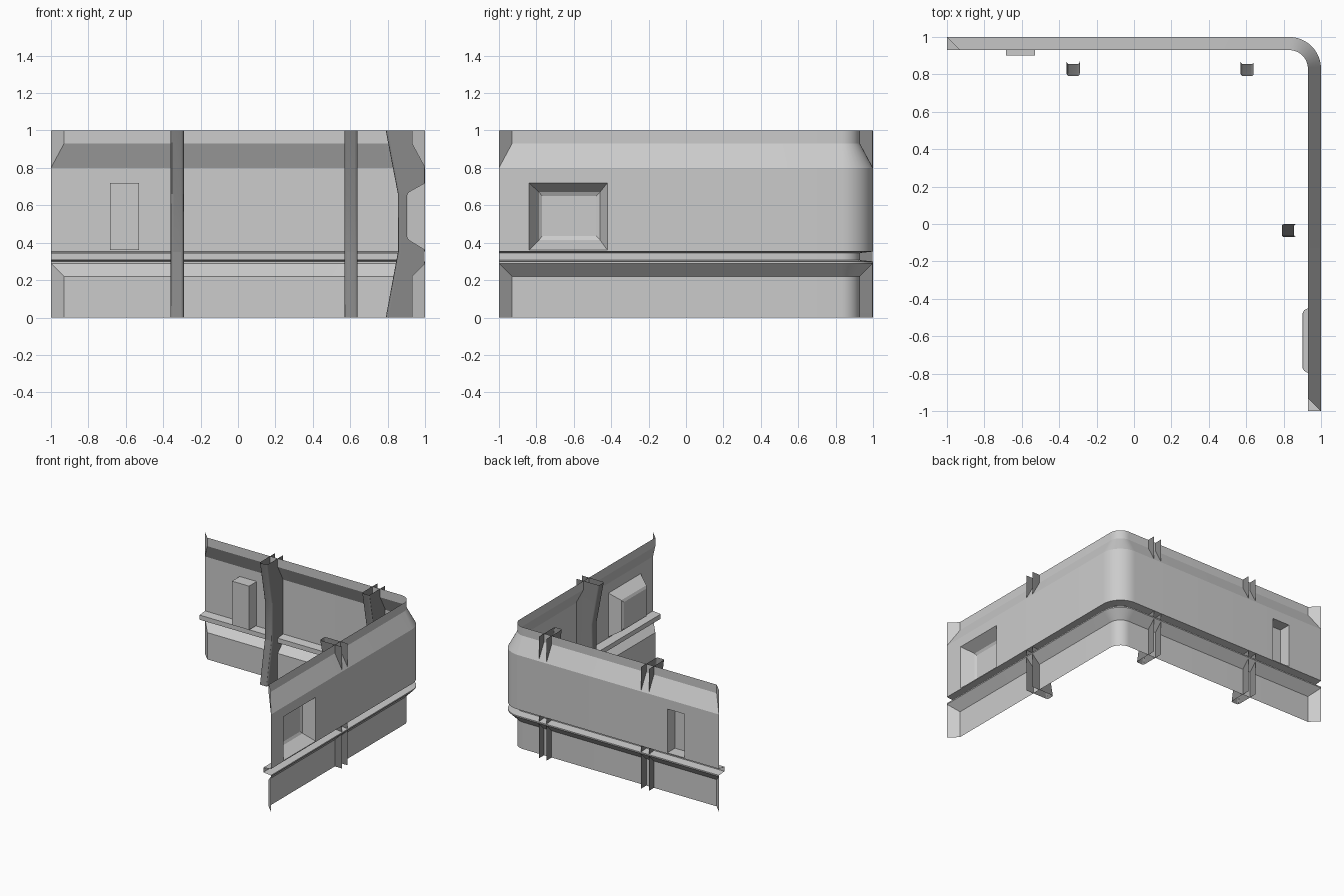
import bpy, bmesh
from math import sin, cos, pi, radians
from mathutils import Vector

if "Cube" in bpy.data.objects:
    bpy.data.objects.remove(bpy.data.objects["Cube"])

# leg-local coordinates: s along the wall, d inward from outer plane, z up
def back(s, d, z):
    return Vector((s, 1 - d, z))

def right(s, d, z):
    return Vector((1 - d, -s, z))

def finish(name, bm, angle=20, mat=None):
    bmesh.ops.remove_doubles(bm, verts=bm.verts, dist=1e-5)
    me = bpy.data.meshes.new(name)
    bm.to_mesh(me)
    bm.free()
    ob = bpy.data.objects.new(name, me)
    bpy.context.collection.objects.link(ob)
    if mat:
        me.materials.append(mat)
    bpy.ops.object.select_all(action='DESELECT')
    ob.select_set(True)
    bpy.context.view_layer.objects.active = ob
    bpy.ops.object.shade_smooth_by_angle(angle=radians(angle))
    return ob

def face(bm, pts):
    bm.faces.new([bm.verts.new(p) for p in pts])

# wall section: (inset, height, inset at the flared ends)
I = 0.07
profile = [(I, 0, 0), (I, .22, 0), (0, .29, 0), (0, .30, 0), (I, .307, I),
           (I, .345, I), (0, .353, 0), (0, .36, 0), (0, .72, 0), (0, .80, 0),
           (I, .93, 0), (I, 1, 0)]
HOLE_ROW = 7

# stations along the L-shaped path, each a function of inset and height
R0 = .83
stations = [lambda d, z, s=s: back(s, d, z) for s in (-1, -.93, -.685, -.53)]
N = 10
for k in range(N + 1):
    a = pi / 2 * (1 - k / N)
    stations.append(lambda d, z, a=a: Vector((R0 + (1 - R0 - d) * cos(a),
                                              R0 + (1 - R0 - d) * sin(a), z)))
stations += [lambda d, z, s=s: right(s, d, z) for s in (.42, .84, .93, 1)]
last = len(stations) - 1
holes = {2, last - 3}

# wall sheet
bm = bmesh.new()
def point(i, j):
    d, z, e = profile[j]
    return stations[i](e if i in (0, last) else d, z)

for i in range(last):
    for j in range(len(profile) - 1):
        if i in holes and j == HOLE_ROW:
            continue
        a, b, c, e = point(i, j), point(i + 1, j), point(i + 1, j + 1), point(i, j + 1)
        if i in (0, last - 1):
            # split so the flared end folds along its mitre
            use_ac = (i == 0) == (j > 5)
            tris = [(a, e, c), (a, c, b)] if use_ac else [(a, e, b), (b, e, c)]
            for t in tris:
                face(bm, t)
        else:
            face(bm, (a, e, c, b))
finish("corner_wall", bm)

# recessed pockets, as nested rectangles (s0, s1, z0, z1, depth)
def pocket(name, leg, levels):
    bm = bmesh.new()
    rings = [[leg(s0, d, z0), leg(s0, d, z1), leg(s1, d, z1), leg(s1, d, z0)]
             for s0, s1, z0, z1, d in levels]
    for r, q in zip(rings, rings[1:]):
        for k in range(4):
            m = (k + 1) % 4
            face(bm, (r[k], r[m], q[m], q[k]))
    face(bm, rings[-1])
    finish(name, bm, 15)

pocket("narrow_pocket", back, [(-.685, -.53, .36, .72, 0), (-.685, -.53, .36, .72, .1)])
pocket("wide_pocket", right, [(.42, .84, .36, .72, 0), (.46, .785, .415, .67, .09),
                              (.48, .77, .435, .65, .1)])

# dark channel-shaped ribs passing through the wall
dark = bpy.data.materials.new("dark_grey")
dark.diffuse_color = (.25, .25, .25, 1)
dark.use_nodes = True
dark.node_tree.nodes["Principled BSDF"].inputs["Base Color"].default_value = dark.diffuse_color

def rib(name, leg, centre, w=.035, r=.014):
    bm = bmesh.new()
    rows = []
    for z, D in ((0, .21), (.35, .145), (.66, .145), (1, .21)):
        half = [(w, .004)] + [(w - r + r * cos(t), D - r + r * sin(t))
                              for t in (0, pi / 6, pi / 3, pi / 2)]
        sec = half + [(-x, d) for x, d in reversed(half)]
        rows.append([leg(centre + x, d, z) for x, d in sec])
    for lo, hi in zip(rows, rows[1:]):
        for k in range(len(lo) - 1):
            face(bm, (lo[k], hi[k], hi[k + 1], lo[k + 1]))
    bmesh.ops.recalc_face_normals(bm, faces=bm.faces)
    finish(name, bm, 35, dark)

rib("back_rib_left", back, -.325)
rib("back_rib_right", back, .605)
rib("side_rib", right, .035)
